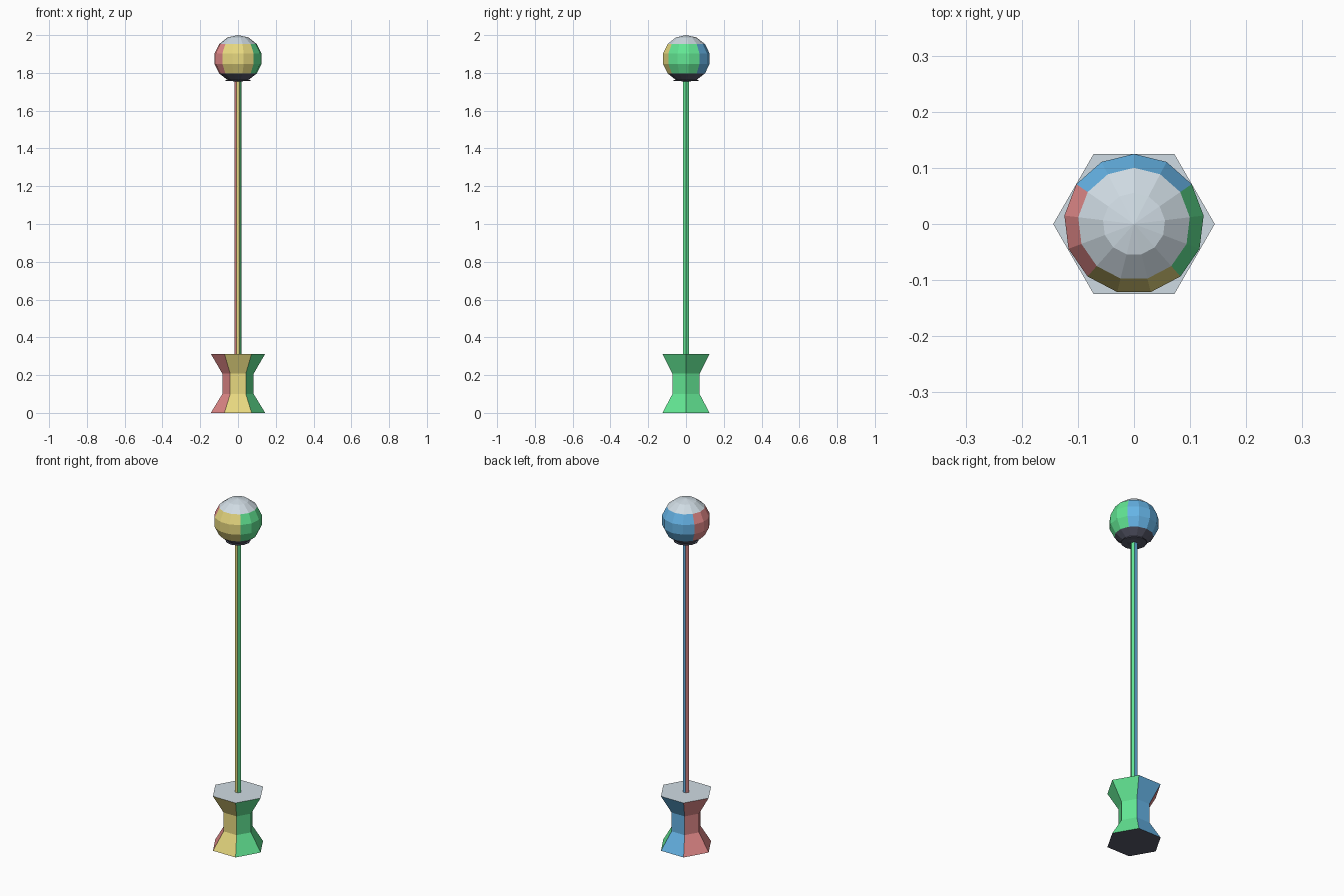
import bpy, bmesh, math
from mathutils import Matrix

if "Cube" in bpy.data.objects:
    bpy.data.objects.remove(bpy.data.objects["Cube"])

def material(name, rgb):
    m = bpy.data.materials.new(name)
    lin = [((c / 255 + 0.055) / 1.055) ** 2.4 for c in rgb]
    m.diffuse_color = (*lin, 1)
    m.use_nodes = True
    m.node_tree.nodes["Principled BSDF"].inputs["Base Color"].default_value = m.diffuse_color
    return m

# One colour per facing direction: +x, -x, +y, -y, +z, -z
MATS = [material("green right", (98, 229, 147)), material("red left", (230, 140, 140)),
        material("blue back", (102, 180, 230)), material("yellow front", (232, 217, 128)),
        material("pale grey top", (207, 219, 227)), material("dark underside", (88, 90, 107))]

def finish(name, bm, only=None):
    """Colour every face by the axis its normal mostly follows, or all one colour."""
    bmesh.ops.recalc_face_normals(bm, faces=bm.faces)
    bm.normal_update()
    for f in bm.faces:
        axis = max(range(3), key=lambda i: abs(f.normal[i]))
        f.material_index = axis * 2 + (f.normal[axis] < 0) if only is None else only
    me = bpy.data.meshes.new(name)
    bm.to_mesh(me)
    bm.free()
    for m in MATS:
        me.materials.append(m)
    bpy.context.collection.objects.link(bpy.data.objects.new(name, me))

def lathe(name, profile, sides, only=None):
    """Closed prism through (radius, z) rings, first corner on +x."""
    bm = bmesh.new()
    rings = [[bm.verts.new((r * math.cos(2 * math.pi * i / sides),
                            r * math.sin(2 * math.pi * i / sides), z)) for i in range(sides)]
             for r, z in profile]
    for a, b in zip(rings, rings[1:]):
        for i in range(sides):
            j = (i + 1) % sides
            bm.faces.new((a[i], a[j], b[j], b[i]))
    bm.faces.new(rings[0][::-1])
    bm.faces.new(rings[-1])
    finish(name, bm, only)

# Hexagonal waisted base, thin rod, dark collar under the ball
lathe("base", [(0.144, 0), (0.083, 0.1), (0.083, 0.208), (0.144, 0.313)], 6)
lathe("rod", [(0.0178, 0.31), (0.0178, 1.77)], 6)
lathe("collar", [(0.066, 1.758), (0.066, 1.762)], 12, only=5)

# Faceted ball, one corner facing the back
bm = bmesh.new()
bmesh.ops.create_uvsphere(bm, u_segments=13, v_segments=7, radius=0.125)
back = max((v for v in bm.verts if abs(v.co.z) < 0.06), key=lambda v: v.co.y)
turn = math.pi / 2 - math.atan2(back.co.y, back.co.x)
bm.transform(Matrix.Translation((0, 0, 1.875)) @ Matrix.Rotation(turn, 4, 'Z')
             @ Matrix.Diagonal((1.025, 1.025, 1, 1)))
finish("ball", bm)
